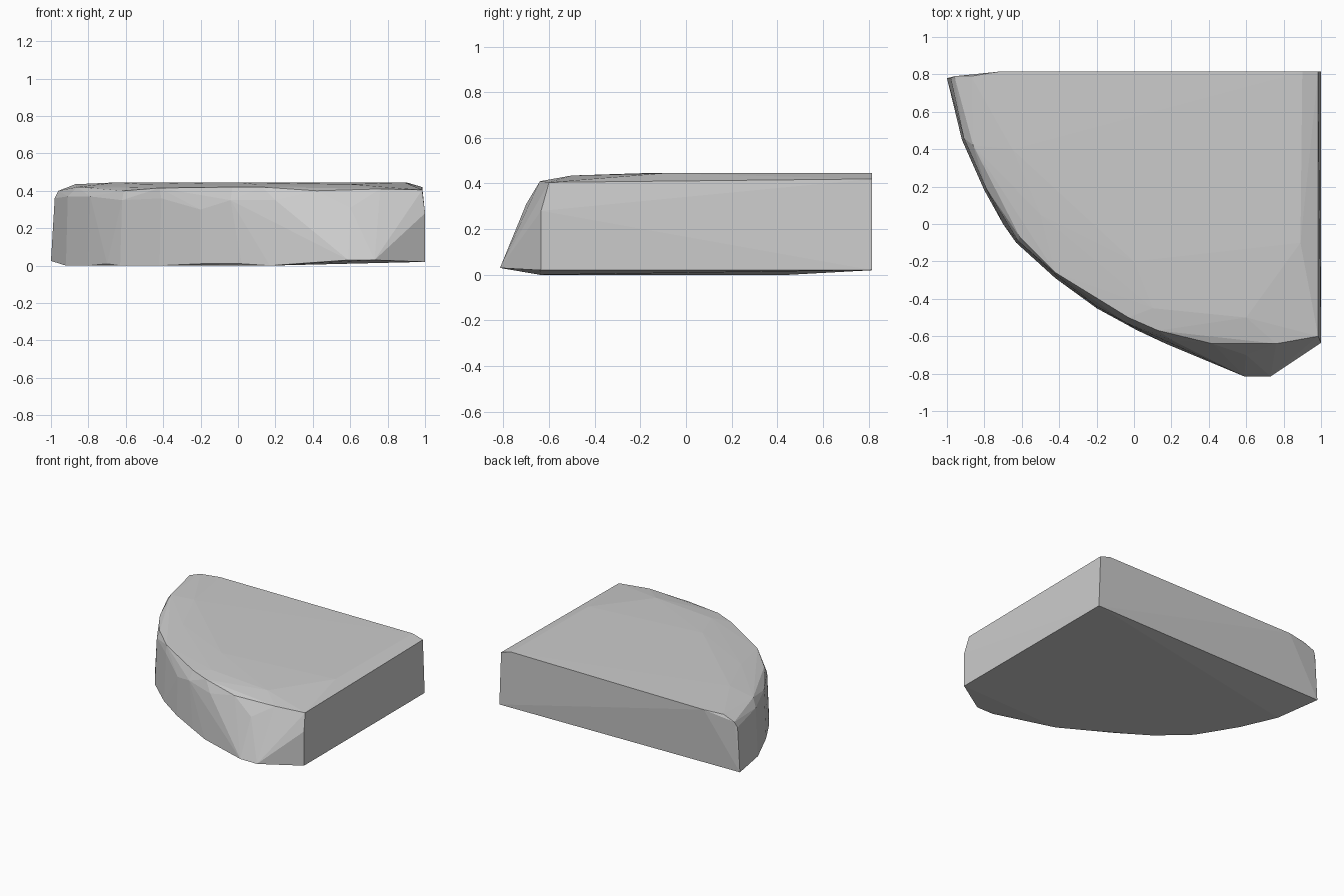
import bpy
import bmesh

# Remove the default object
default_cube = bpy.data.objects.get("Cube")
if default_cube:
    bpy.data.objects.remove(default_cube, do_unlink=True)


def make_material(name, colour):
    material = bpy.data.materials.new(name)
    material.use_nodes = True
    material.diffuse_color = colour
    shader = material.node_tree.nodes["Principled BSDF"]
    shader.inputs["Base Color"].default_value = colour
    shader.inputs["Roughness"].default_value = 0.8
    return material


def make_hull(name, rings, material):
    """Wrap a stack of corner rings in one faceted convex block."""
    mesh = bpy.data.meshes.new(name)
    bm = bmesh.new()
    for ring in rings:
        for corner in ring:
            bm.verts.new(corner)
    hull = bmesh.ops.convex_hull(bm, input=bm.verts[:])
    leftovers = set(hull["geom_interior"]) | set(hull["geom_unused"])
    loose = [v for v in leftovers if isinstance(v, bmesh.types.BMVert)]
    bmesh.ops.delete(bm, geom=loose, context="VERTS")
    bmesh.ops.recalc_face_normals(bm, faces=bm.faces[:])
    for face in bm.faces:
        face.smooth = False
    bm.to_mesh(mesh)
    bm.free()
    mesh.materials.append(material)
    block = bpy.data.objects.new(name, mesh)
    bpy.context.collection.objects.link(block)
    return block


# Lower rim: square back corner, blunt front tip, curved outer side
lower_rim = [
    (1, .815, .02), (1, -.635, .02), (.73, -.815, .03), (.59, -.815, .03),
    (.17, -.64, 0), (.02, -.57, .01), (-.2, -.45, .01), (-.42, -.29, 0),
    (-.63, -.1, 0), (-.7, 0, .01), (-.8, .18, 0), (-.92, .45, 0),
    (-1, .78, .025),
]

# Shoulder: where the walls start to lean inwards
shoulder = [
    (1, -.635, .28), (.6, -.7, .31), (.2, -.62, .35), (-.04, -.53, .35),
    (-.2, -.44, .3), (-.41, -.28, .36), (-.62, -.09, .35), (-.79, .19, .37),
    (-.91, .46, .37), (-.98, .78, .36),
]

# Upper rim: narrow bevel around the top
upper_rim = [
    (.985, .815, .42), (.985, -.6, .405), (.76, -.64, .41), (.42, -.64, .4),
    (.13, -.57, .42), (-.03, -.5, .42), (-.42, -.26, .415), (-.61, -.07, .4),
    (-.86, .42, .42), (-.96, .79, .4),
]

# Crown: the nearly flat top face
crown = [
    (.9, .815, .445), (.89, -.1, .445), (.6, -.5, .435), (.1, -.45, .435),
    (0, -.2, .445), (-.5, .05, .435), (-.65, .4, .445), (-.72, .815, .44),
    (-.87, .79, .435),
]

stone = make_material("stone grey", (.6, .6, .6, 1))
make_hull("stone_chunk", [lower_rim, shoulder, upper_rim, crown], stone)
